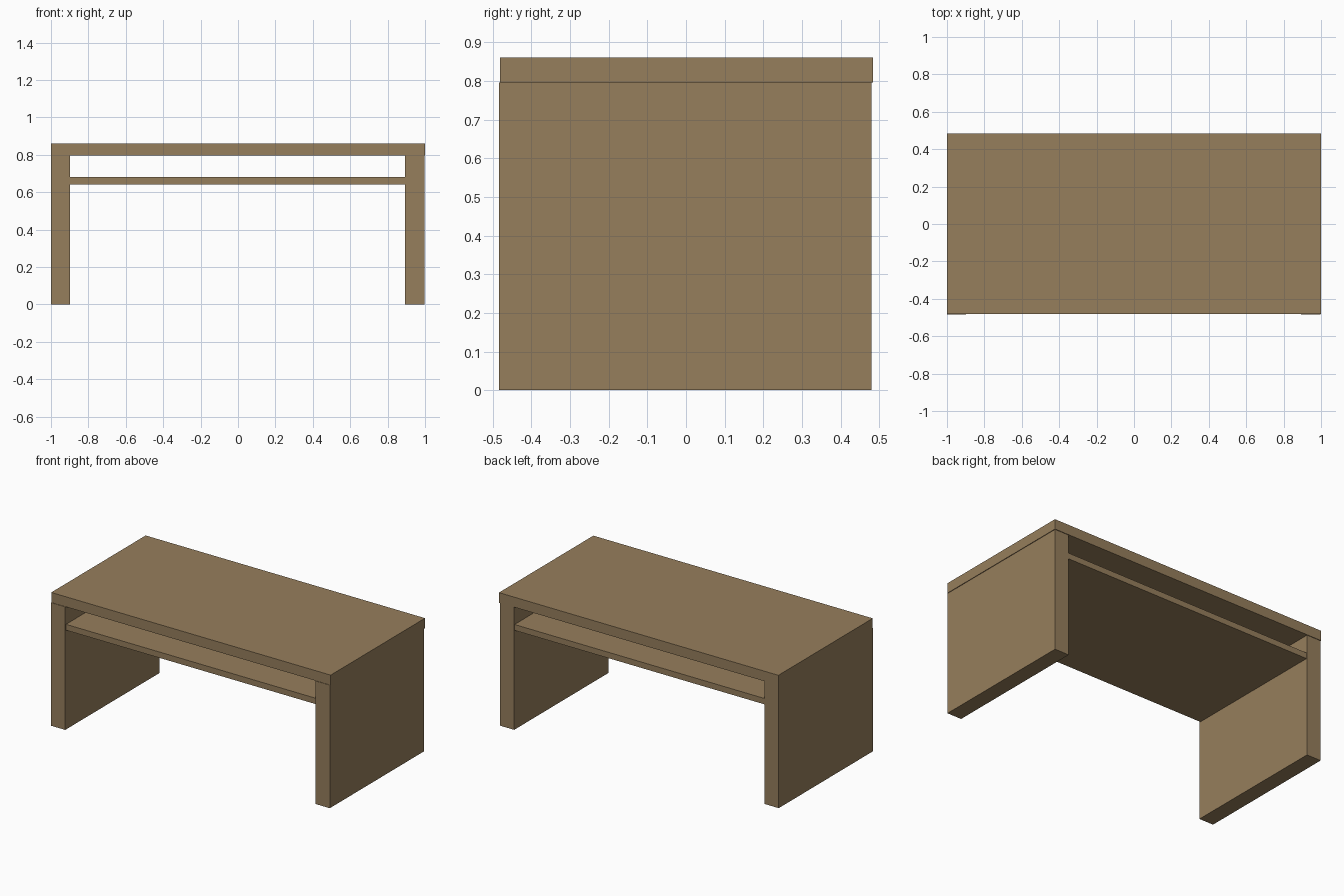
import bpy
import bmesh
from mathutils import Vector

if "Cube" in bpy.data.objects:
    bpy.data.objects.remove(bpy.data.objects["Cube"])

# Single wood colour
wood = bpy.data.materials.new("brown_wood")
wood.diffuse_color = (0.305, 0.209, 0.107, 1.0)
wood.use_nodes = True
wood.node_tree.nodes["Principled BSDF"].inputs["Base Color"].default_value = wood.diffuse_color


def board(name, low, high):
    """Rectangular board between two opposite corners."""
    low, high = Vector(low), Vector(high)
    bm = bmesh.new()
    bmesh.ops.create_cube(bm, size=1.0)
    bmesh.ops.scale(bm, vec=high - low, verts=bm.verts)
    mesh = bpy.data.meshes.new(name)
    bm.to_mesh(mesh)
    bm.free()
    mesh.materials.append(wood)
    obj = bpy.data.objects.new(name, mesh)
    obj.location = (low + high) / 2
    bpy.context.collection.objects.link(obj)
    return obj


# Desktop, shifted very slightly back over the legs
board("desktop", (-1.0, -0.481, 0.796), (1.0, 0.484, 0.861))

# Side panels that act as legs
for name, x in (("left_leg_panel", -1.0), ("right_leg_panel", 0.894)):
    board(name, (x, -0.484, 0.0), (x + 0.102, 0.48, 0.796))

# Shelf under the desktop, between the panels
board("under_shelf", (-0.898, -0.476, 0.642), (0.894, 0.476, 0.68))
